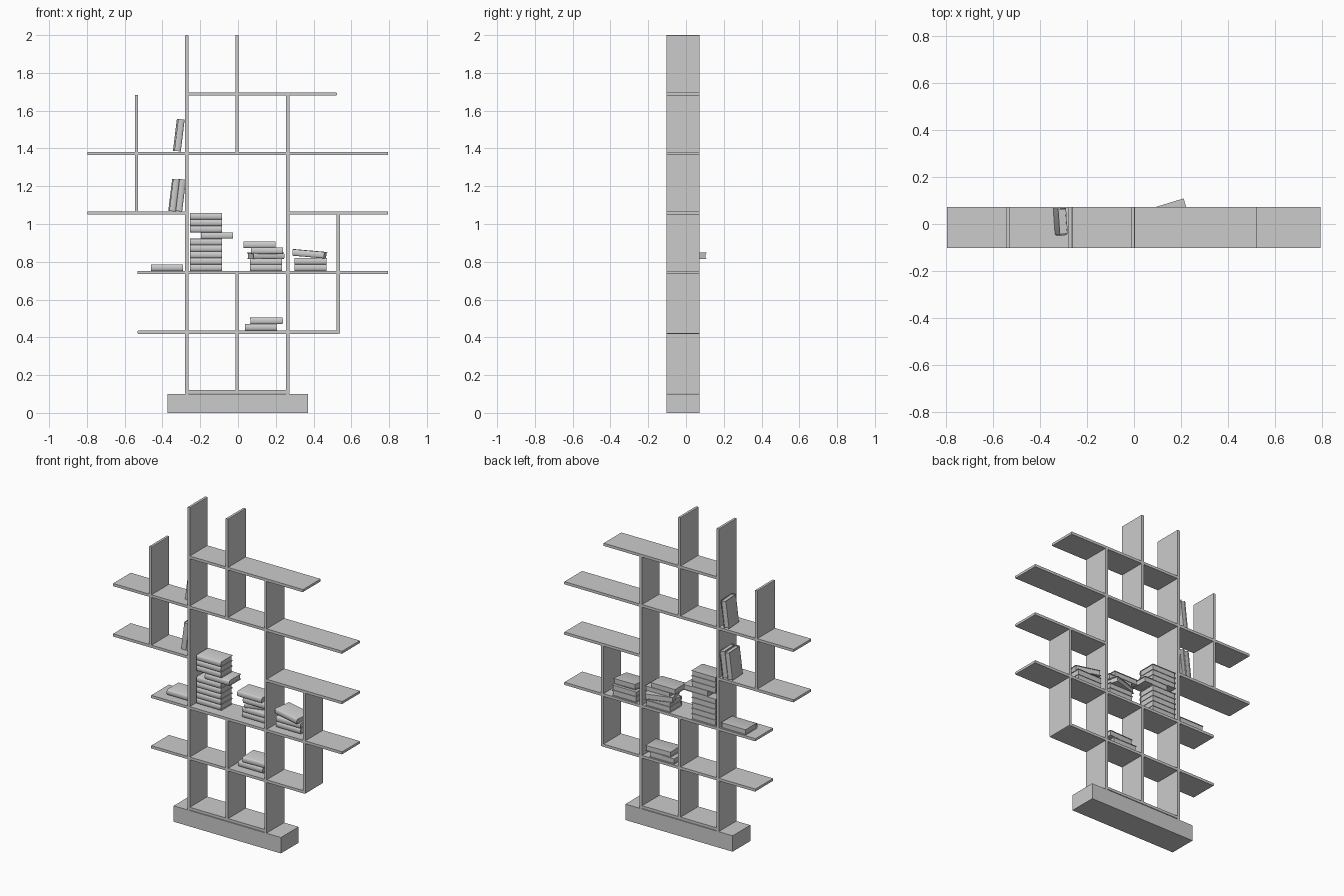
import bpy, bmesh, math
from mathutils import Matrix

if "Cube" in bpy.data.objects:
    bpy.data.objects.remove(bpy.data.objects["Cube"])

# single flat grey for everything
grey = bpy.data.materials.new("light_grey")
grey.diffuse_color = (0.6, 0.6, 0.6, 1)
grey.use_nodes = True
grey.node_tree.nodes["Principled BSDF"].inputs["Base Color"].default_value = grey.diffuse_color

Y0, Y1 = -0.103, 0.072        # shelf depth range
T = 0.017                     # board thickness


def finish(name, bm):
    bmesh.ops.recalc_face_normals(bm, faces=bm.faces)
    me = bpy.data.meshes.new(name)
    bm.to_mesh(me)
    bm.free()
    me.materials.append(grey)
    ob = bpy.data.objects.new(name, me)
    bpy.context.collection.objects.link(ob)
    return ob


def add_box(bm, x0, x1, y0, y1, z0, z1):
    m = Matrix.Translation(((x0 + x1) / 2, (y0 + y1) / 2, (z0 + z1) / 2))
    m = m @ Matrix.Diagonal((x1 - x0, y1 - y0, z1 - z0, 1))
    bmesh.ops.create_cube(bm, size=1, matrix=m)


def board(name, x0, x1, z0, z1, bevel=0.003):
    bm = bmesh.new()
    add_box(bm, x0, x1, Y0, Y1, z0, z1)
    if bevel:
        # only round the long front-to-back edges
        edges = [e for e in bm.edges
                 if abs(e.verts[0].co.y - e.verts[1].co.y) > 0.1]
        bmesh.ops.bevel(bm, geom=edges, offset=bevel, segments=2,
                        profile=0.5, affect='EDGES')
    return finish(name, bm)


# plinth
board("base_plinth", -0.374, 0.37, 0, 0.1, 0)

# horizontal boards: centre height, left, right
for z, x0, x1 in [(0.112, -0.27, 0.262), (0.427, -0.532, 0.535),
                  (0.743, -0.532, 0.795), (1.058, -0.797, -0.27),
                  (1.058, 0.262, 0.795), (1.374, -0.797, 0.795),
                  (1.688, -0.27, 0.523)]:
    board("shelf", x0, x1, z - T / 2, z + T / 2)

# upright boards: centre x, bottom, top
for x, z0, z1 in [(-0.271, 0.1, 2.0), (-0.005, 0.11, 0.743),
                  (-0.005, 1.374, 2.0), (0.263, 0.1, 1.685),
                  (-0.537, 1.058, 1.683), (0.531, 0.419, 1.055)]:
    board("upright", x - T / 2, x + T / 2, z0, z1)

# book: long side on x, rounded spine towards the front, pages at the back
L, D, H, C = 0.17, 0.117, 0.034, 0.003


def make_book():
    bm = bmesh.new()
    outer, inner = [(D / 2, H / 2)], [(D / 2, H / 2 - C)]
    for i in range(9):
        a = math.pi / 2 - math.pi * i / 8
        bulge = 0.008 * math.cos(a)
        outer.append((-D / 2 + 0.008 - bulge, H / 2 * math.sin(a)))
        inner.append((-D / 2 + 0.011 - bulge, (H / 2 - C) * math.sin(a)))
    outer.append((D / 2, -H / 2))
    inner.append((D / 2, -H / 2 + C))
    # cover shell as a closed strip between outer and inner outlines
    rings = [[[bm.verts.new((x, y, z)) for y, z in loop]
              for loop in (outer, inner)] for x in (-L / 2, L / 2)]
    (o0, i0), (o1, i1) = rings
    n = len(outer)
    for k in range(n - 1):
        for a, b in ((o0, o1), (o1, i1), (i1, i0), (i0, o0)):
            bm.faces.new((a[k], a[k + 1], b[k + 1], b[k]))
    for k in (0, n - 1):
        bm.faces.new((o0[k], o1[k], i1[k], i0[k]))
    # page block
    e = 0.004
    add_box(bm, -L / 2 + e, L / 2 - e, -D / 2 + 0.007, D / 2 - e,
            -H / 2 + C, H / 2 - C)
    return finish("book", bm)


first = make_book()
bpy.context.view_layer.objects.active = first
first.select_set(True)
bpy.ops.object.shade_smooth_by_angle(angle=math.radians(40))

# lying books: x, y, bottom z, tilt, yaw
books = [(-0.169 if i != 5 else -0.111, 0.008, 0.752 + i * H, 0, 0)
         for i in range(9)]
books += [(-0.375, 0.008, 0.752, 0, 0),
          (0.149, 0.008, 0.752, 0, 0), (0.149, 0.008, 0.784, 0, 0),
          (0.147, 0.028, 0.814, 0, 17), (0.153, 0.008, 0.842, 0, 0),
          (0.114, 0.008, 0.873, 0, 0),
          (0.383, 0.008, 0.752, 0, 0), (0.383, 0.008, 0.786, 0, 0),
          (0.38, 0.0, 0.825, 5, -8),
          (0.121, 0.008, 0.436, 0, 0), (0.15, 0.008, 0.470, 0, 2)]
# standing books leaning on the left upright
books += [(-0.313, 0.009, 1.470 - H / 2, -83, 4),
          (-0.339, 0.009, 1.152 - H / 2, -83, 3),
          (-0.305, 0.009, 1.152 - H / 2, -83, 3)]

for k, (x, y, z, tilt, yaw) in enumerate(books):
    ob = first
    if k:
        ob = first.copy()
        bpy.context.collection.objects.link(ob)
    ob.location = (x, y, z + H / 2)
    ob.rotation_euler = (0, math.radians(tilt), math.radians(yaw))
